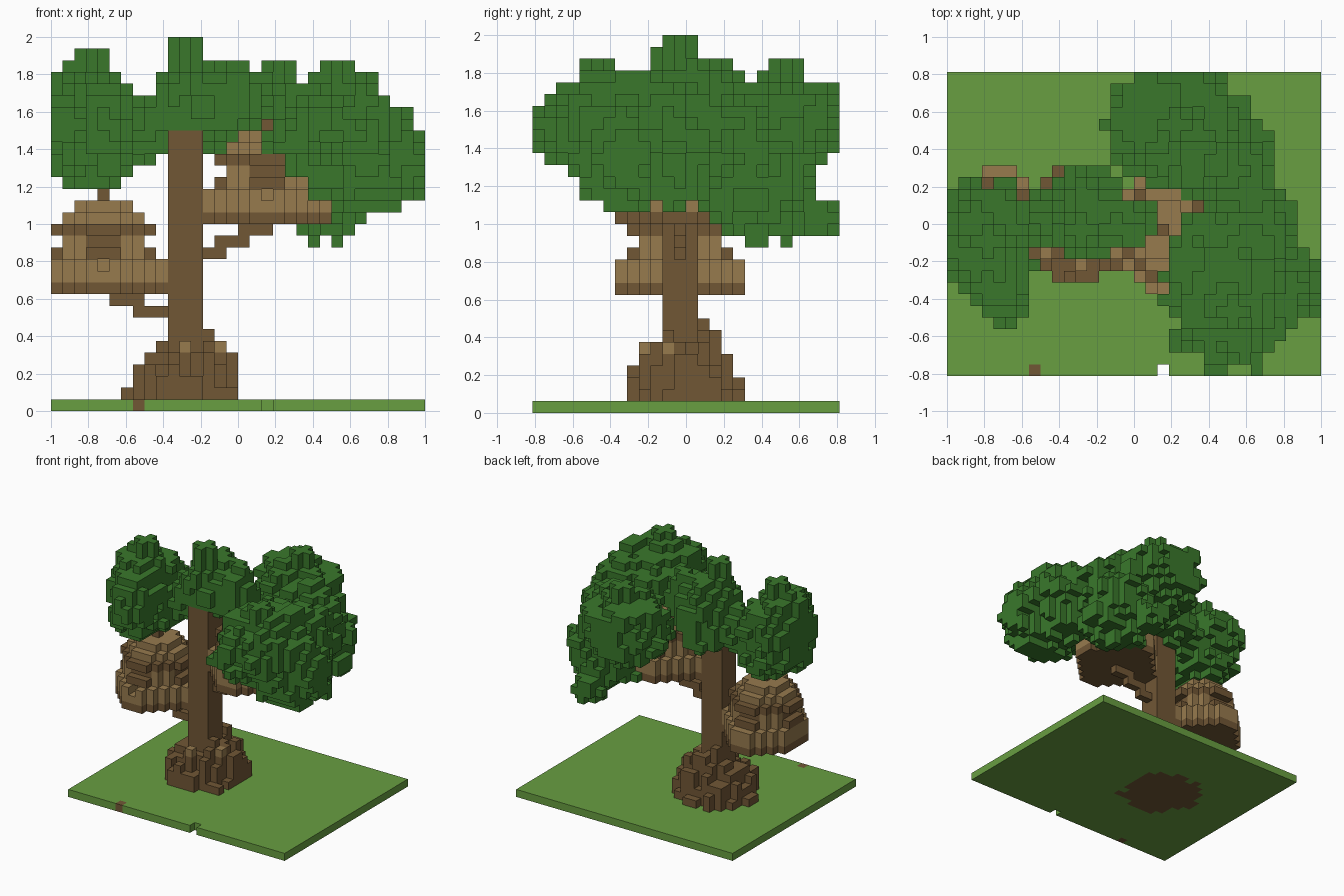
import bpy, bmesh, math, random
from mathutils import Vector, noise

random.seed(7)
cube = bpy.data.objects.get("Cube")
if cube:
    bpy.data.objects.remove(cube)

S = 1 / 16                      # block size
NX, NY, NZ = 32, 26, 32         # block grid
ORIGIN = Vector((-1, -NY * S / 2, 0))


def material(name, rgb):
    m = bpy.data.materials.new(name)
    m.use_nodes = True
    m.diffuse_color = (*rgb, 1)
    m.node_tree.nodes["Principled BSDF"].inputs["Base Color"].default_value = (*rgb, 1)
    return m


MATS = {
    "leaf": material("leaf green", (0.041, 0.187, 0.024)),
    "grass": material("grass green", (0.138, 0.342, 0.053)),
    "bark": material("bark brown", (0.165, 0.095, 0.036)),
    "plank": material("plank tan", (0.31, 0.197, 0.076)),
}
blocks = {}                     # cell -> (part, colour)


def put(part, colour, i, j, k):
    # first part to claim a cell keeps it
    if 0 <= i < NX and 0 <= j < NY and 0 <= k < NZ:
        blocks.setdefault((i, j, k), (part, colour))


def trunk():
    # straight post with root columns falling away from it
    for i in range(10, 13):
        for j in range(11, 14):
            for k in range(24):
                put("trunk", "bark", i, j, k)
    put("trunk", "plank", 11, 9, 5)
    put("trunk", "plank", 14, 11, 5)
    for i in range(5, 18):
        for j in range(6, 20):
            d = math.hypot(i - 11, j - 12.4)
            if d < 5.0 + random.uniform(-0.5, 0.4):
                top = 9.9 - 1.55 * d + random.uniform(-1.5, 1.5)
                if d > 3.41:
                    top = min(top, 5)
                for k in range(max(2, round(top))):
                    put("trunk", "bark", i, j, k)


def branch(name, steps):
    for first, last, k in steps:
        for i in range(first, last + 1):
            put(name, "bark", i, 12, k)


def tree_house(name, ci, k0):
    # octagonal layers from floor to roof: outer radius, inner radius, colour
    layers = [(5.05, 0, "bark"), (5.05, 3.85, "plank"), (5.05, 3.85, "plank"),
              (4.2, 2.6, "bark"), (3.95, 2.6, "bark"), (4.3, 0, "bark"),
              (3.3, 0, "plank"), (2.4, 0, "plank")]
    for n, (outer, inner, colour) in enumerate(layers):
        for a in range(-5, 6):
            for b in range(-5, 6):
                d = max(abs(a), abs(b), 0.78 * (abs(a) + abs(b)))
                if not inner <= d <= outer:
                    continue
                door = n == 2 and a == 0 and b < 0
                post = n in (3, 4) and abs(a) in (2, 3) and abs(b) in (2, 3)
                if not door:
                    put(name, "plank" if post else colour, ci + a, 12 + b, k0 + n)
    put(name, "bark", ci, 12, k0 + len(layers))


def foliage(name, blobs):
    # ragged ellipsoids: centre, radii
    for centre, radii in blobs:
        for i in range(NX):
            for j in range(NY):
                for k in range(14, NZ - 2):
                    p = ORIGIN + Vector((i + 0.5, j + 0.5, k + 0.5)) * S
                    d = math.dist([p[n] / radii[n] for n in range(3)],
                                  [centre[n] / radii[n] for n in range(3)])
                    if d > 1.25:
                        continue
                    lump = 0.33 * noise.noise(Vector((i, j, k)) * 0.43)
                    if d < 1 + lump + random.uniform(-0.06, 0.06):
                        put(name, "leaf", i, j, k)


# trunk, supports and the two round huts
trunk()
branch("left_support", [(7, 9, 8), (5, 7, 9)])
branch("right_support", [(13, 14, 13), (14, 16, 14), (16, 18, 15)])
tree_house("left_tree_house", 4, 10)
tree_house("right_tree_house", 18, 16)

# grass slab with a bare spot and a missing block
put("ground", "bark", 7, 0, 0)
for i in range(NX):
    for j in range(NY):
        if (i, j) != (18, 0):
            put("ground", "grass", i, j, 0)

# tree crown
foliage("left_foliage", [((-0.8, -0.07, 1.56), (0.23, 0.3, 0.29)),
                         ((-0.71, -0.36, 1.53), (0.15, 0.19, 0.22)),
                         ((-0.78, -0.09, 1.35), (0.25, 0.31, 0.16)),
                         ((-0.48, 0.02, 1.48), (0.15, 0.14, 0.16))])
foliage("middle_foliage", [((-0.24, 0.06, 1.63), (0.21, 0.25, 0.26)),
                           ((-0.3, 0.14, 1.43), (0.18, 0.15, 0.1)),
                           ((0.0, 0.0, 1.67), (0.14, 0.15, 0.18))])
foliage("front_foliage", [((0.53, -0.39, 1.52), (0.34, 0.38, 0.28)),
                          ((0.63, -0.12, 1.4), (0.27, 0.32, 0.32)),
                          ((0.65, -0.31, 1.25), (0.3, 0.25, 0.19)),
                          ((0.83, -0.35, 1.37), (0.18, 0.18, 0.25)),
                          ((0.42, -0.18, 1.53), (0.28, 0.24, 0.23))])
foliage("back_foliage", [((0.18, 0.52, 1.53), (0.32, 0.3, 0.27)),
                         ((0.46, 0.36, 1.24), (0.27, 0.3, 0.32)),
                         ((0.4, 0.69, 1.03), (0.12, 0.12, 0.1)),
                         ((0.42, 0.3, 1.52), (0.27, 0.19, 0.2))])

# crown tips, narrow plus-shaped stacks
for ci, cj, k0, k1 in [(11, 12, 28, 32), (24, 5, 28, 30), (19, 21, 28, 30), (3, 11, 28, 31)]:
    for a in (-1, 0, 1):
        for b in (-1, 0, 1):
            if a * b == 0:
                for k in range(k0, k1):
                    put("crown_tips", "leaf", ci + a, cj + b, k)


def build(part):
    # keep only the outside faces of the blocks
    bm = bmesh.new()
    verts = {}
    names = list(MATS)
    for cell, (owner, colour) in blocks.items():
        if owner != part:
            continue
        for axis in range(3):
            for side in (0, 1):
                near = list(cell)
                near[axis] += 2 * side - 1
                if tuple(near) in blocks:
                    continue
                u, v = (axis + 1) % 3, (axis + 2) % 3
                corners = []
                for du, dv in ((0, 0), (1, 0), (1, 1), (0, 1)):
                    c = list(cell)
                    c[axis] += side
                    c[u] += du
                    c[v] += dv
                    c = tuple(c)
                    if c not in verts:
                        verts[c] = bm.verts.new(ORIGIN + Vector(c) * S)
                    corners.append(verts[c])
                face = bm.faces.new(corners if side else corners[::-1])
                face.material_index = names.index(colour)
    mesh = bpy.data.meshes.new(part)
    bm.to_mesh(mesh)
    bm.free()
    for m in MATS.values():
        mesh.materials.append(m)
    bpy.context.collection.objects.link(bpy.data.objects.new(part, mesh))


for part in sorted({owner for owner, _ in blocks.values()}):
    build(part)
